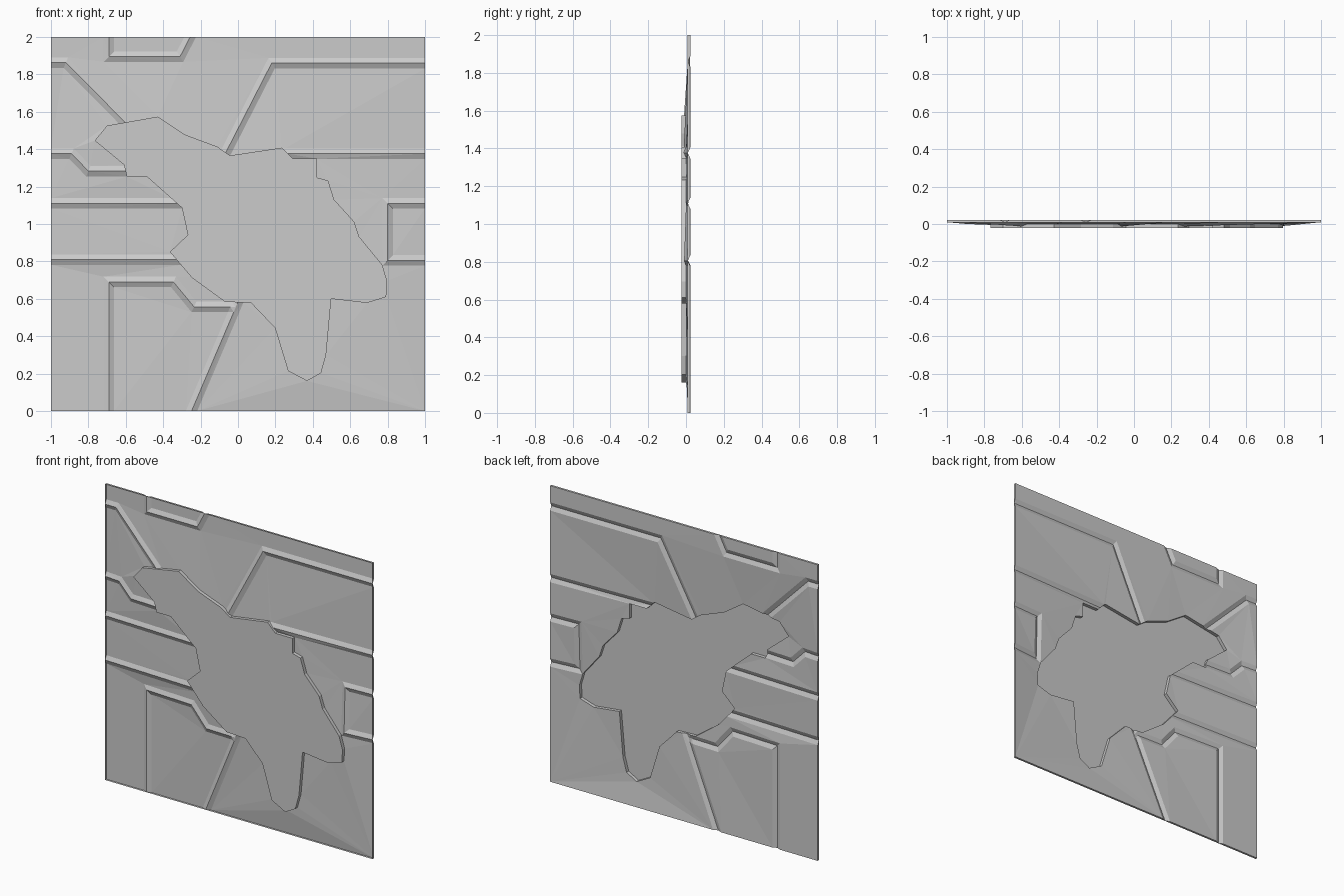
import bpy, bmesh
from mathutils import Vector as V
from mathutils.geometry import delaunay_2d_cdt, intersect_point_line

if "Cube" in bpy.data.objects:
    bpy.data.objects.remove(bpy.data.objects["Cube"])

FACE, FLOOR, RIM = 0.0225, -0.0225, 0.008   # depths along y
HALF, DEPTH, DENT, REACH = 0.028, 0.013, 0.022, 0.35

# Outline of the broken patch (x, z)
PATCH = [V(p) for p in [
    (-.766, 1.446), (-.70, 1.526), (-.428, 1.574), (-.284, 1.478), (-.112, 1.414),
    (-.043, 1.366), (.236, 1.408), (.295, 1.349), (.423, 1.349), (.423, 1.248),
    (.482, 1.232), (.514, 1.13), (.621, 1.012), (.648, .932), (.771, .782),
    (.797, .696), (.792, .61), (.69, .578), (.498, .60), (.471, .30),
    (.444, .203), (.369, .161), (.268, .214), (.198, .444), (.07, .578),
    (-.07, .584), (-.246, .712), (-.364, .851), (-.268, .942), (-.30, 1.087),
    (-.487, 1.253), (-.594, 1.253), (-.61, 1.317)]]

# Centre lines of the joints between slabs; they overrun the panel and patch
JOINTS = [[V(p) for p in line] for line in [
    [(-1.1, 1.863), (-.92, 1.863), (-.55, 1.49)],
    [(-1.1, 1.376), (-.89, 1.376), (-.80, 1.283), (-.55, 1.283)],
    [(-1.1, 1.11), (-.2, 1.11)],
    [(-1.1, .81), (-.25, .81)],
    [(-.69, 2.1), (-.69, 1.895), (-.31, 1.895), (-.204, 2.1)],
    [(1.1, 1.86), (.18, 1.86), (-.1, 1.315)],
    [(1.1, 1.376), (.25, 1.376)],
    [(1.1, 1.11), (.80, 1.11), (.80, .805), (1.1, .805)],
    [(-.69, -.1), (-.69, .69), (-.345, .69), (-.235, .557), (-.015, .557)],
    [(-.291, -.1), (.02, .63)]]]


def inside(p, poly):
    hit = False
    for a, b in zip(poly, poly[1:] + poly[:1]):
        if (a.y > p.y) != (b.y > p.y) and p.x < a.x + (p.y - a.y) * (b.x - a.x) / (b.y - a.y):
            hit = not hit
    return hit


def distance(p, line):
    best = 9.0
    for a, b in zip(line, line[1:]):
        q, t = intersect_point_line(p, a, b)
        q = a + (b - a) * min(1, max(0, t))
        best = min(best, (p - V((q[0], q[1]))).length)
    return best


def offset(line, d):
    """Parallel line with mitred corners."""
    out = []
    for i, p in enumerate(line):
        dirs = []
        if i > 0:
            dirs.append((p - line[i - 1]).normalized())
        if i < len(line) - 1:
            dirs.append((line[i + 1] - p).normalized())
        n = [V((-t.y, t.x)) for t in dirs]
        m = (n[0] + n[-1]).normalized()
        out.append(p + m * d / m.dot(n[0]))
    return out


def depth(p):
    """Slab face, sinking towards the patch, with V-shaped joints."""
    near = max(0, 1 - distance(p, PATCH + PATCH[:1]) / REACH)
    edge = max(0, min(1, (1 - abs(p.x)) / .15, p.y / .15, (2 - p.y) / .15))
    joint = max(0, 1 - min(distance(p, j) for j in JOINTS) / HALF)
    return FACE - DENT * near * edge - DEPTH * joint


def finish(name, bm):
    me = bpy.data.meshes.new(name)
    bm.to_mesh(me)
    bm.free()
    me.materials.append(stone)
    bpy.context.collection.objects.link(bpy.data.objects.new(name, me))


stone = bpy.data.materials.new("grey_stone")
stone.diffuse_color = (.6, .6, .6, 1)
stone.use_nodes = True
stone.node_tree.nodes["Principled BSDF"].inputs["Base Color"].default_value = stone.diffuse_color

# Flat layout of every crease, triangulated
pts, edges = [], []


def add(line, closed=False):
    s = len(pts)
    pts.extend(line)
    edges.extend((s + i, s + i + 1) for i in range(len(line) - 1))
    if closed:
        edges.append((s + len(line) - 1, s))


add([V((-1, 0)), V((1, 0)), V((1, 2)), V((-1, 2))], True)
add(PATCH, True)
for j in JOINTS:
    for d in (-HALF, 0, HALF):
        add(offset(j, d))
flat, _, tris, *_ = delaunay_2d_cdt(pts, edges, [], 0, 1e-5)

# Slab panel: raise the layout, leaving out the patch and the overrun
bm = bmesh.new()
verts = [bm.verts.new((p.x, depth(p), p.y)) for p in flat]
for t in tris:
    c = sum((flat[i] for i in t), V((0, 0))) / len(t)
    if abs(c.x) < 1 and 0 < c.y < 2 and not inside(c, PATCH):
        bm.faces.new([verts[i] for i in reversed(t)])
bmesh.ops.delete(bm, geom=[v for v in bm.verts if not v.link_faces], context='VERTS')

# Outer rim and walls of the patch
rim, wall = [], []
for e in bm.edges:
    if e.is_boundary:
        m = (e.verts[0].co + e.verts[1].co) / 2
        outer = abs(m.x) > .999 or m.z < .001 or m.z > 1.999
        (rim if outer else wall).append(e)
for group, y in ((rim, RIM), (wall, FLOOR)):
    new = bmesh.ops.extrude_edge_only(bm, edges=group)["geom"]
    for v in new:
        if isinstance(v, bmesh.types.BMVert):
            v.co.y = y
finish("slab_panel", bm)

# Flat floor of the broken patch
bm = bmesh.new()
floor = bm.faces.new([bm.verts.new((p.x, FLOOR, p.y)) for p in PATCH])
floor.normal_update()
if floor.normal.y < 0:
    floor.normal_flip()
bmesh.ops.triangulate(bm, faces=[floor])
finish("patch_floor", bm)
